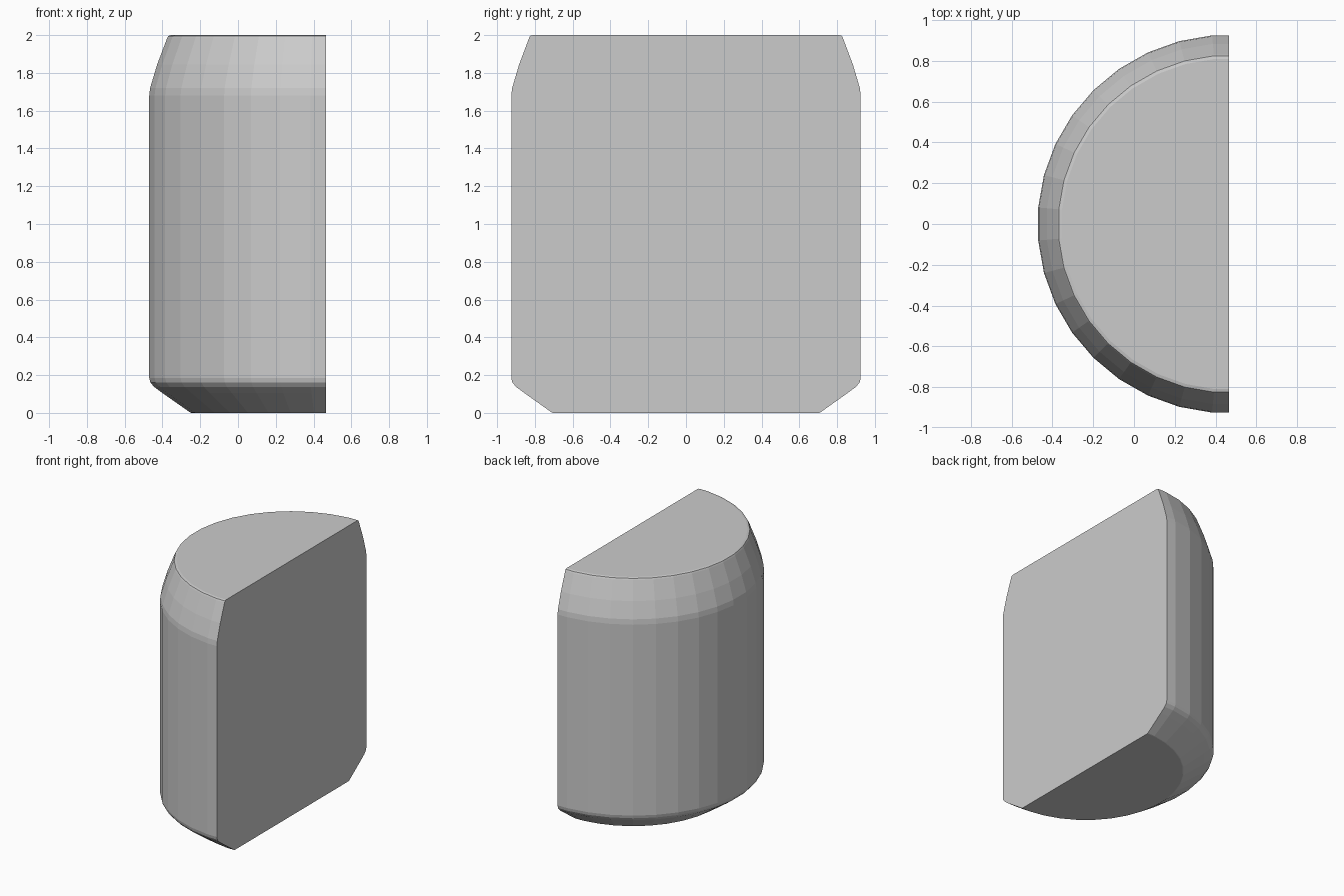
import bpy, bmesh, math

if "Cube" in bpy.data.objects:
    bpy.data.objects.remove(bpy.data.objects["Cube"])

FLAT_X = 0.465
X_REACH, Y_REACH = 0.935, 0.925

# Chamfered profile: (fraction of full radius, height)
PROFILE = [(0.762, 0.0), (0.768, 0.002), (0.925, 0.105), (0.973, 0.138), (0.994, 0.162), (1.0, 0.185),
           (1.0, 1.68), (0.995, 1.72), (0.955, 1.845), (0.898, 1.985), (0.892, 1.996), (0.875, 2.0)]

# Half of a 36-sided outline, closed by the flat side
angles = [math.radians(a) for a in range(-85, 86, 10)]
k = 1 / math.cos(math.radians(5))
outline = [(-X_REACH * k * math.cos(a), Y_REACH * k * math.sin(a)) for a in angles]
outline = [(0.0, -Y_REACH)] + outline + [(0.0, Y_REACH)]


def ring(bm, scale, z):
    # Offset toward the middle of the flat edge so the flat side stays planar
    return [bm.verts.new((FLAT_X + x * scale, y * scale, z)) for x, y in outline]


bm = bmesh.new()
rings = [ring(bm, s, z) for s, z in PROFILE]

# Curved wall
for lo, hi in zip(rings, rings[1:]):
    for i in range(len(outline) - 1):
        bm.faces.new((lo[i], lo[i + 1], hi[i + 1], hi[i]))

# Top, bottom and flat side
bm.faces.new(rings[0])
bm.faces.new(rings[-1])
bm.faces.new([r[0] for r in rings] + [r[-1] for r in reversed(rings)])
bmesh.ops.recalc_face_normals(bm, faces=bm.faces)

mesh = bpy.data.meshes.new("half_round_block")
bm.to_mesh(mesh)
bm.free()
block = bpy.data.objects.new("half_round_block", mesh)
bpy.context.collection.objects.link(block)
